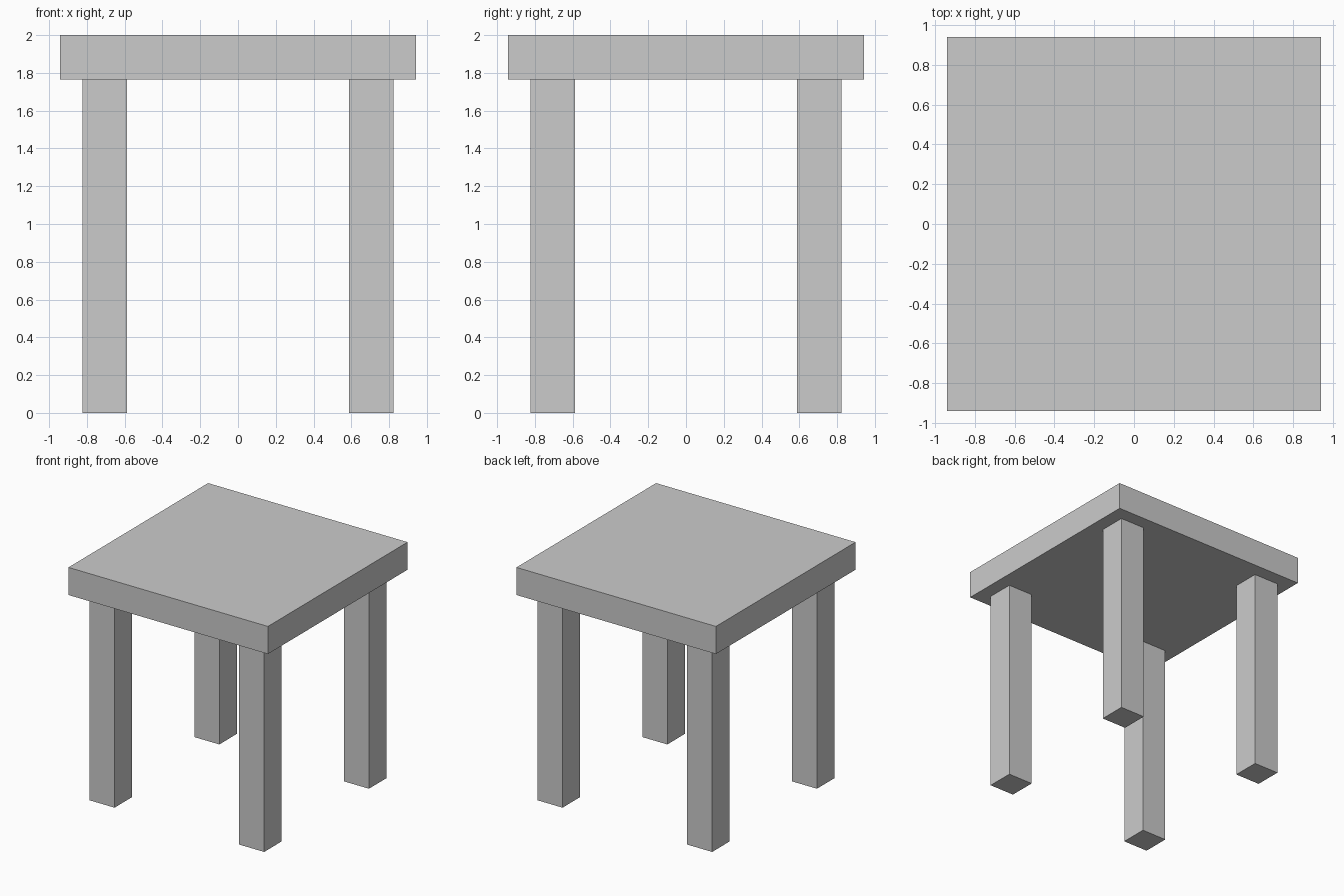
import bpy

if "Cube" in bpy.data.objects:
    bpy.data.objects.remove(bpy.data.objects["Cube"])

U = 2 / 17  # modelling unit: the table is 17 units tall


def box(name, size, center):
    bpy.ops.mesh.primitive_cube_add(size=1, location=[c * U for c in center])
    obj = bpy.context.object
    obj.name = name
    obj.scale = [s * U for s in size]
    bpy.ops.object.transform_apply(location=False, rotation=False, scale=True)
    return obj


# Square top slab
box("table_top", (16, 16, 2), (0, 0, 16))

# Four square legs, inset one unit from the slab edge
for y, depth in ((-6, "front"), (6, "back")):
    for x, side in ((-6, "left"), (6, "right")):
        box(f"{depth}_{side}_leg", (2, 2, 15), (x, y, 7.5))
